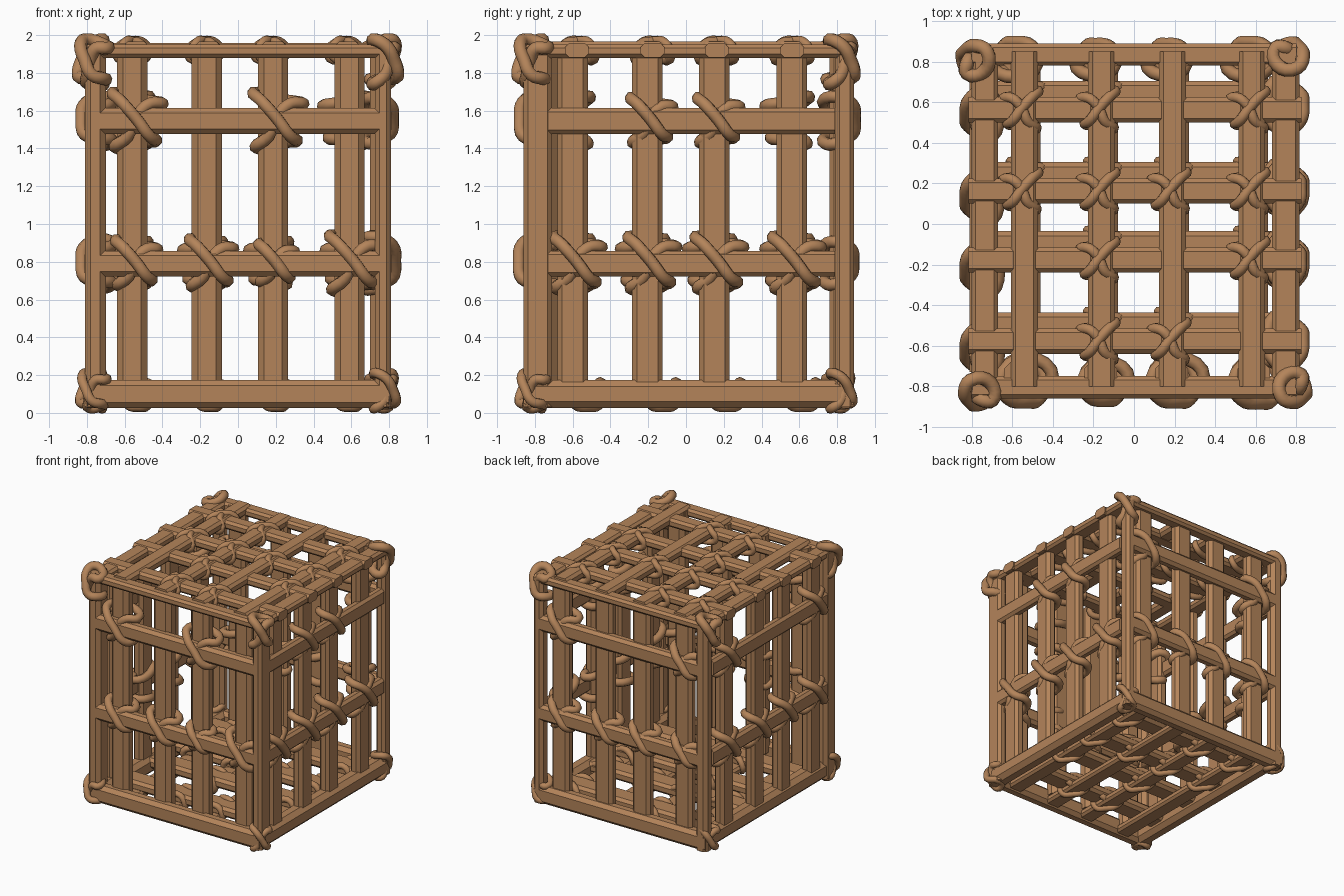
import bpy, bmesh, math
from mathutils import Vector

if "Cube" in bpy.data.objects:
    bpy.data.objects.remove(bpy.data.objects["Cube"])

wood = bpy.data.materials.new("brown wood")
wood.diffuse_color = (0.456, 0.231, 0.102, 1)
wood.use_nodes = True
wood.node_tree.nodes["Principled BSDF"].inputs["Base Color"].default_value = wood.diffuse_color


def beam(name, lo, hi, chamfer=0.27):
    """Octagonal beam filling the box lo-hi, running along its longest side."""
    lo, hi = Vector(lo), Vector(hi)
    size = hi - lo
    a = max(range(3), key=lambda i: size[i])
    b, c = (a + 1) % 3, (a + 2) % 3
    k = chamfer * min(size[b], size[c])
    w, h = size[b] / 2, size[c] / 2
    mid = (lo + hi) / 2
    profile = [(w, -h + k), (w, h - k), (w - k, h), (-w + k, h),
               (-w, h - k), (-w, -h + k), (-w + k, -h), (w - k, -h)]
    bm = bmesh.new()
    rings = []
    for end in (lo[a], hi[a]):
        ring = []
        for p, q in profile:
            co = Vector((0, 0, 0))
            co[a], co[b], co[c] = end, mid[b] + p, mid[c] + q
            ring.append(bm.verts.new(co))
        bm.faces.new(ring)
        rings.append(ring)
    for i in range(8):
        j = (i + 1) % 8
        bm.faces.new((rings[0][i], rings[0][j], rings[1][j], rings[1][i]))
    bmesh.ops.recalc_face_normals(bm, faces=bm.faces)
    me = bpy.data.meshes.new(name)
    bm.to_mesh(me)
    bm.free()
    me.materials.append(wood)
    ob = bpy.data.objects.new(name, me)
    bpy.context.collection.objects.link(ob)


# Figure-of-eight lashing: across, along, outward
LASH = [(-0.09, 0.13, 0.00), (-0.05, 0.09, 0.075), (0.02, 0.01, 0.09),
        (0.08, -0.07, 0.075), (0.11, -0.09, 0.0), (0.03, -0.10, -0.10),
        (-0.08, -0.12, -0.02), (-0.02, -0.07, 0.035), (0.02, 0.02, 0.04),
        (0.08, 0.08, 0.035), (0.14, 0.08, -0.01), (0.03, 0.10, -0.10)]


def lashings(name, places, u, v, n, radius=0.033, inner=1.0, under=0.0):
    """One rope object; places holds (centre, scale) pairs."""
    u, v, n = Vector(u), Vector(v), Vector(n)
    cu = bpy.data.curves.new(name, "CURVE")
    cu.dimensions = "3D"
    cu.bevel_depth = radius
    cu.bevel_resolution = 2
    cu.resolution_u = 4
    for centre, s in places:
        sp = cu.splines.new("BEZIER")
        sp.bezier_points.add(len(LASH) - 1)
        sp.use_cyclic_u = True
        for i, (bp, (p, q, r)) in enumerate(zip(sp.bezier_points, LASH)):
            r = r * inner if r < 0 else r
            r += under if i in (7, 8, 9) else 0
            bp.co = Vector(centre) + (u * p + v * q + n * r) * s
            bp.handle_left_type = bp.handle_right_type = "AUTO"
    cu.materials.append(wood)
    ob = bpy.data.objects.new(name, cu)
    bpy.context.collection.objects.link(ob)
    bpy.ops.object.select_all(action="DESELECT")
    ob.select_set(True)
    bpy.context.view_layer.objects.active = ob
    bpy.ops.object.convert(target="MESH")
    bpy.ops.object.shade_smooth_by_angle(angle=math.radians(65))


# Corner posts
for name, x0, x1 in (("left", -0.81, -0.70), ("right", 0.725, 0.81)):
    beam(name + "_front_post", (x0, -0.86, 0.03), (x1, -0.71, 1.93))
    beam(name + "_back_post", (x0, 0.79, 0.03), (x1, 0.89, 1.93))

# Walls: inner uprights and outer rails
FX = (-0.56, -0.165, 0.185, 0.59)
SY = (-0.60, -0.205, 0.15, 0.56)
RAILS = (0.79, 1.545)
for x in FX:
    beam("front_upright", (x - 0.08, -0.80, 0.10), (x + 0.08, -0.68, 1.94))
    beam("back_upright", (x - 0.08, 0.76, 0.10), (x + 0.08, 0.85, 1.94))
for y in SY:
    beam("right_upright", (0.70, y - 0.08, 0.10), (0.79, y + 0.08, 1.94))
    beam("left_upright", (-0.79, y - 0.08, 0.10), (-0.70, y + 0.08, 1.94))
for z in RAILS:
    beam("front_rail", (-0.74, -0.86, z - 0.068), (0.77, -0.765, z + 0.068))
    beam("back_rail", (-0.74, 0.80, z - 0.068), (0.77, 0.89, z + 0.068))
    beam("right_rail", (0.735, -0.73, z - 0.068), (0.812, 0.79, z + 0.068))
    beam("left_rail", (-0.812, -0.73, z - 0.068), (-0.735, 0.79, z + 0.068))

# Top and bottom frame beams
for name, z0, z1 in (("top", 1.88, 1.95), ("bottom", 0.025, 0.175)):
    beam(name + "_front_beam", (-0.80, -0.86, z0), (0.80, -0.75, z1))
    beam(name + "_back_beam", (-0.80, 0.78, z0), (0.80, 0.89, z1))
    beam(name + "_left_beam", (-0.80, -0.80, z0), (-0.67, 0.82, z1))
    beam(name + "_right_beam", (0.68, -0.80, z0), (0.815, 0.82, z1))

# Roof and floor grids
RX = (-0.54, -0.16, 0.19, 0.58)
RY = (0.56, 0.16, -0.18, -0.58)
for x in RX:
    beam("roof_long_bar", (x - 0.066, -0.80, 1.885), (x + 0.066, 0.85, 1.967))
    beam("floor_long_bar", (x - 0.06, -0.80, 0.035), (x + 0.08, 0.85, 0.10))
for y in RY:
    beam("roof_cross_bar", (-0.815, y - 0.06, 1.882), (0.825, y + 0.065, 1.957))
    beam("floor_cross_bar", (-0.75, y - 0.03, 0.08), (0.75, y + 0.145, 0.165))

# Wall lashings
low, high = RAILS
up = (0, 0, 1)
lashings("front_lashing", [((x, -0.78, low), s) for x, s in zip(FX, (.95, 1, .8, 1.15))]
         + [((FX[0], -0.775, high), 1.15), ((FX[2], -0.775, high), 1.15)], (1, 0, 0), up, (0, -1, 0))
lashings("back_lashing", [((x, 0.805, low), 0.9) for x in FX]
         + [((x, 0.805, high), 1) for x in (FX[0], FX[3])], (-1, 0, 0), up, (0, 1, 0), inner=0.8)
lashings("right_lashing", [((0.733, y, low), 1.1) for y in SY]
         + [((0.735, y, high), 0.95) for y in SY[1:3]], (0, 1, 0), up, (1, 0, 0), inner=0.7)
lashings("left_lashing", [((-0.738, y, low), 1) for y in SY]
         + [((-0.738, y, high), 1) for y in (SY[0], SY[3])], (0, -1, 0), up, (-1, 0, 0), inner=0.7)

# Roof and floor lashings
TIED = ((0, 0), (1, 0), (3, 0), (0, 1), (1, 1), (2, 1), (3, 1), (1, 2), (3, 2), (1, 3), (2, 3))
lashings("roof_lashing", [((RX[i], RY[j], 1.903), 0.75) for i, j in TIED],
         (-1, 0, 0), (0, 1, 0), (0, 0, 1), 0.026, 0.5, 0.04)
lashings("floor_lashing", [((RX[i], RY[j] + 0.05, 0.097), 0.75) for i, j in TIED],
         (1, 0, 0), (0, 1, 0), (0, 0, -1), 0.026, 0.9)

# Corner knots, wound round the ends of every post
for sx, xn in ((-1, "left"), (1, "right")):
    for sy, yn in ((-1, "front"), (1, "back")):
        n = Vector((sx, sy, 0)).normalized()
        u = Vector((-n.y, n.x, 0)) * 0.75
        pos = (sx * 0.765, sy * 0.81)
        lashings(f"{xn}_{yn}_top_knot", [((*pos, 1.855), 0.85)], u, (0, 0, 1.1), n, 0.035, 0.7)
        lashings(f"{xn}_{yn}_bottom_knot", [((*pos, 0.115), 0.75)], u, (0, 0, 1), n, 0.027, 0.7)
